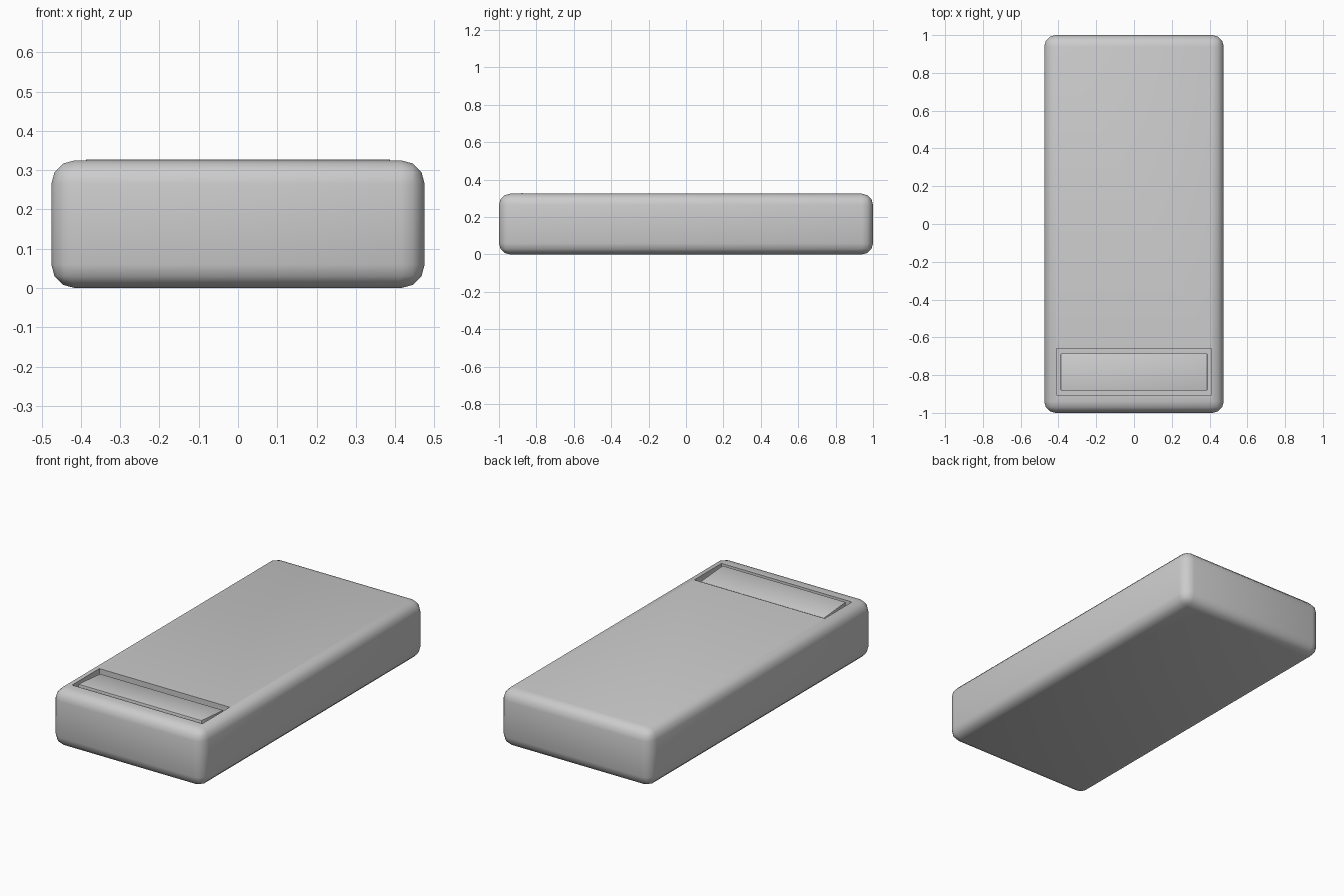
import bpy
import bmesh
from mathutils import Vector

if "Cube" in bpy.data.objects:
    bpy.data.objects.remove(bpy.data.objects["Cube"])


def bevelled_box(name, lo, hi, radius=0.0, segments=3, drop_back=0.0):
    """Box between two corners; the rear top edge may be lowered, then all edges rounded."""
    lo, hi = Vector(lo), Vector(hi)
    size, mid = hi - lo, (lo + hi) / 2
    bm = bmesh.new()
    bmesh.ops.create_cube(bm, size=1)
    for v in bm.verts:
        v.co = Vector(a * b for a, b in zip(v.co, size)) + mid
        if v.co.z > mid.z and v.co.y > mid.y:
            v.co.z -= drop_back
    if radius:
        bmesh.ops.bevel(bm, geom=bm.edges[:], offset=radius, segments=segments,
                        profile=0.5, affect='EDGES')
    mesh = bpy.data.meshes.new(name)
    bm.to_mesh(mesh)
    bm.free()
    obj = bpy.data.objects.new(name, mesh)
    bpy.context.collection.objects.link(obj)
    return obj


def smooth(obj, angle=0.6):
    bpy.ops.object.select_all(action='DESELECT')
    obj.select_set(True)
    bpy.context.view_layer.objects.active = obj
    bpy.ops.object.shade_smooth_by_angle(angle=angle)


# Rounded main body
body = bevelled_box("body", (-0.475, -1, 0), (0.475, 1, 0.325), 0.06)

# Rectangular recess near the front of the top
cutter = bevelled_box("recess_cutter", (-0.41, -0.905, 0.265), (0.41, -0.66, 0.5))
cut = body.modifiers.new("recess", 'BOOLEAN')
cut.operation = 'DIFFERENCE'
cut.solver = 'EXACT'
cut.object = cutter
bpy.context.view_layer.objects.active = body
bpy.ops.object.modifier_apply(modifier=cut.name)
bpy.data.objects.remove(cutter)
smooth(body)

# Rocker button tilted down towards the back
button = bevelled_box("rocker_button", (-0.388, -0.882, 0.255), (0.388, -0.685, 0.328),
                      0.004, 2, drop_back=0.016)
smooth(button)
